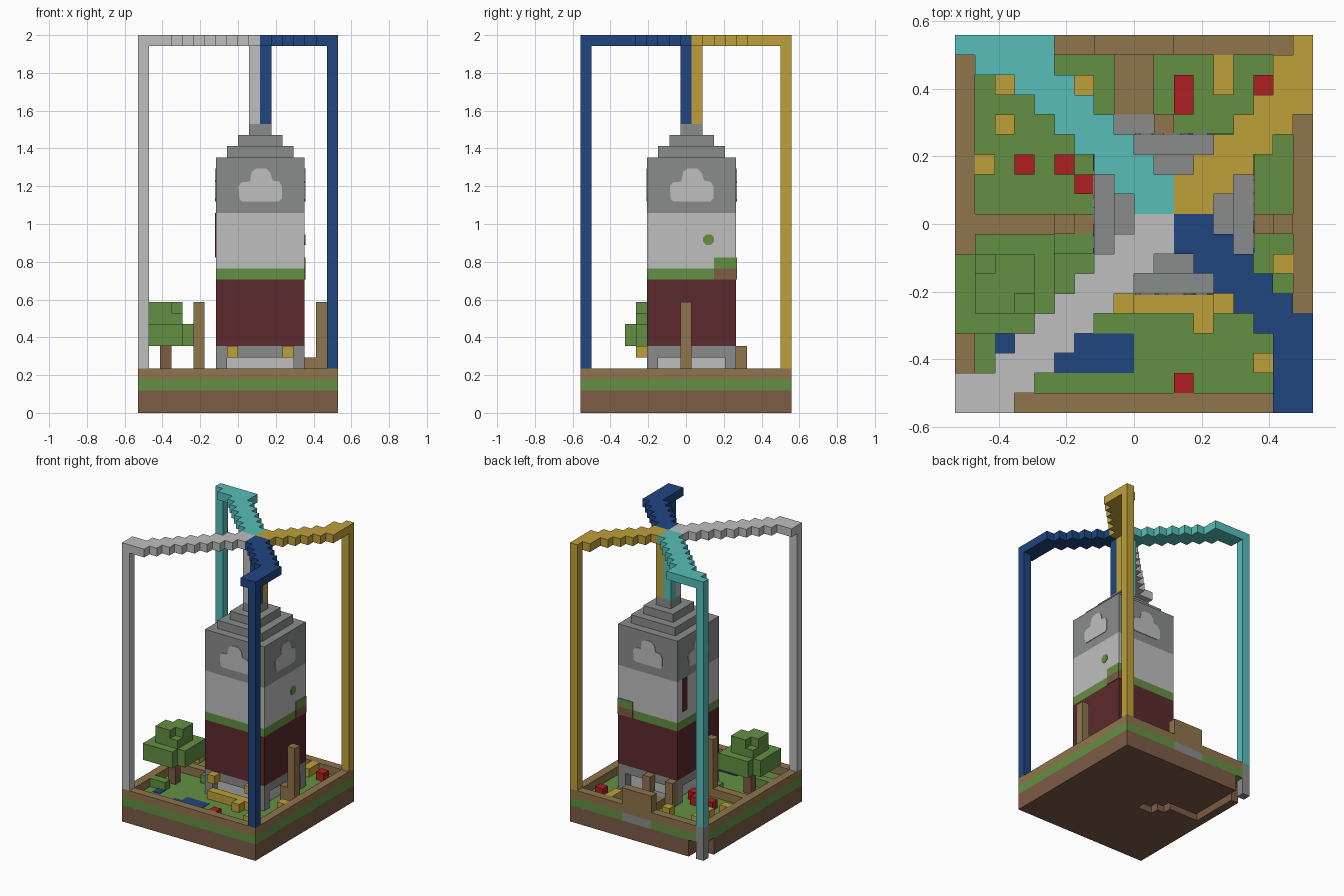
import bpy
import bmesh
from math import cos, sin, pi, radians
from mathutils import Matrix, Vector

cube = bpy.data.objects.get("Cube")
if cube:
    bpy.data.objects.remove(cube, do_unlink=True)

U = 2 / 34                      # block size
ORIGIN = Vector((-9 * U, -9.5 * U, 0))
TOWER = ORIGIN + Vector((11, 10, 0)) * U


def material(name, hex_code):
    def linear(h):
        v = int(h, 16) / 255
        return v / 12.92 if v <= 0.04045 else ((v + 0.055) / 1.055) ** 2.4
    rgba = [linear(hex_code[n:n + 2]) for n in (0, 2, 4)] + [1]
    m = bpy.data.materials.new(name)
    m.use_nodes = True
    m.diffuse_color = rgba
    m.node_tree.nodes["Principled BSDF"].inputs["Base Color"].default_value = rgba
    return m


soil = material("soil brown", "7D5C46")
wood = material("wood brown", "8F754C")
grass = material("grass green", "639042")
silver = material("silver", "BFBFBF")
grey = material("stone grey", "8A8C8B")
navy = material("navy blue", "204580")
gold = material("gold", "BEA03A")
teal = material("teal", "57BEB8")
red = material("flower red", "AF2023")
maroon = material("maroon", "5C2A2D")


def finish(name, bm, mat):
    mesh = bpy.data.meshes.new(name)
    bm.to_mesh(mesh)
    bm.free()
    mesh.materials.append(mat)
    obj = bpy.data.objects.new(name, mesh)
    bpy.context.collection.objects.link(obj)
    return obj


def cells(boxes):
    """Blocks filled by boxes given as (i, j, k, width, depth, height)."""
    return {(i + a, j + b, k + c) for i, j, k, w, d, h in boxes
            for a in range(w) for b in range(d) for c in range(h)}


def blocks(name, mat, boxes, cut=()):
    """One mesh skin around a set of blocks."""
    filled = cells(boxes) - cells(cut)
    bm = bmesh.new()
    for cell in filled:
        for axis in range(3):
            for side in (0, 1):
                near = list(cell)
                near[axis] += 2 * side - 1
                if tuple(near) in filled:
                    continue
                ring = [(0, 0), (1, 0), (1, 1), (0, 1)]
                verts = []
                for p, q in (ring if side else ring[::-1]):
                    corner = Vector(cell)
                    corner[axis] += side
                    corner[(axis + 1) % 3] += p
                    corner[(axis + 2) % 3] += q
                    verts.append(bm.verts.new(ORIGIN + corner * U))
                bm.faces.new(verts)
    bmesh.ops.remove_doubles(bm, verts=bm.verts, dist=U / 100)
    bmesh.ops.dissolve_limit(bm, angle_limit=radians(1), verts=bm.verts, edges=bm.edges)
    return finish(name, bm, mat)


def plate(name, mat, outline, turn, depth=0.004):
    """Thin plate on a tower wall; turn counts quarter turns from the front."""
    bm = bmesh.new()
    face = bm.faces.new([bm.verts.new((u, -4 * U, z)) for u, z in outline])
    moved = bmesh.ops.extrude_face_region(bm, geom=[face])["geom"]
    bmesh.ops.translate(bm, vec=(0, -depth, 0),
                        verts=[v for v in moved if isinstance(v, bmesh.types.BMVert)])
    bmesh.ops.recalc_face_normals(bm, faces=bm.faces)
    bm.transform(Matrix.Translation(TOWER) @ Matrix.Rotation(turn * pi / 2, 4, "Z"))
    return finish(name, bm, mat)


def rect(u, k, w, h):
    return [(u * U, k * U), ((u + w) * U, k * U), ((u + w) * U, (k + h) * U), (u * U, (k + h) * U)]


def diagonal(rows, rising, low, high):
    """Stepped beam three blocks wide along the top."""
    boxes = []
    for j in rows:
        start = j if rising else 19 - j
        a, b = max(start, low), min(start + 2, high)
        boxes.append((a, j, 33, b - a + 1, 1, 1))
    return boxes


# Ground slab with a corner notch and a channel underneath
channel = [(0, 17, 0, 2, 2, 2), (1, 11, 0, 1, 6, 1), (1, 11, 0, 5, 1, 1),
           (5, 10, 0, 2, 1, 1), (6, 9, 0, 2, 1, 1)]
pillar = (0, 18, 0, 1, 1, 4)
back_stone = (7, 18, 2, 4, 1, 1)
blocks("soil_base", soil, [(0, 0, 0, 18, 19, 2)], channel)
blocks("grass_layer", grass, [(0, 0, 2, 18, 19, 1)], [pillar, back_stone])
blocks("corner_pillar", grey, [pillar])
blocks("back_stone", grey, [back_stone])

# Rim, inner walls, posts and rear gate
blocks("rim", wood, [(0, 0, 3, 18, 19, 1)], [(1, 1, 3, 16, 17, 1), pillar])
blocks("side_walls", wood, [(1, 9, 3, 6, 1, 1), (15, 9, 3, 2, 1, 1), (15, 9, 4, 1, 1, 1)])
for side, i in (("left", 16), ("right", 5)):
    blocks(side + "_post", wood, [(i, 9, 4, 1, 1, 6)])
blocks("rear_gate", wood, [(7, 18, 4, 4, 1, 2)])
blocks("rear_path", wood, [(8, 15, 3, 2, 3, 1)])
blocks("doorstep", grey, [(8, 14, 3, 2, 1, 1)])
blocks("door_posts", wood, [(i, 14, 3, 1, 1, 3) for i in (7, 10)])

# Tower
corners = [(i, j, 3, 1, 1, 2) for i in (7, 14) for j in (6, 13)]
blocks("tower_foot", grey, corners + [(7, 6, 5, 8, 8, 1)])
blocks("tower_foot_core", silver, [(8, 7, 3, 6, 6, 2)])
for name, mat, k, h in (("lower_wall", maroon, 6, 6), ("grass_band", grass, 12, 1),
                        ("middle_wall", silver, 13, 5), ("upper_wall", grey, 18, 5)):
    blocks("tower_" + name, mat, [(7, 6, k, 8, 8, h)])
blocks("tower_roof", grey, [(7 + n, 6 + n, 22 + n, 8 - 2 * n, 8 - 2 * n, 1) for n in (1, 2, 3)])
blocks("tower_lamps", gold, [(i, 5, 5, 1, 1, 1) for i in (8, 13)])

# Painted wall details
cloud = [(-.11, 1.13), (-.095, 1.12), (.1, 1.12), (.115, 1.135), (.115, 1.2), (.1, 1.225),
         (.065, 1.23), (.055, 1.27), (.03, 1.295), (-.02, 1.295), (-.045, 1.275),
         (-.055, 1.225), (-.1, 1.22), (-.115, 1.2)]
for turn in range(4):
    plate("cloud", silver, cloud, turn)
for turn, u in ((1, 2), (2, -4)):
    plate("grass_step", grass, rect(u, 13, 2, 1), turn)
    plate("soil_step", soil, rect(u, 12, 2, 1), turn)
plate("green_dot", grass, [(.09 + .031 * cos((n + .5) * pi / 4), .917 + .031 * sin((n + .5) * pi / 4))
                           for n in range(8)], 1)
plate("maroon_streak", maroon, rect(-3, 14, .8, 4), 3)

# Four coloured pipes: corner post, stepped beam and centre column
pipes = (("silver", silver, 0, 0, 10, 9, diagonal(range(2, 10), True, 0, 10)
          + [(0, 0, 33, 3, 1, 1), (0, 1, 33, 4, 1, 1)]),
         ("navy", navy, 17, 0, 11, 9, diagonal(range(3, 10), False, 11, 17) + [(16, 0, 33, 2, 3, 1)]),
         ("gold", gold, 17, 18, 11, 10, diagonal(range(10, 18), True, 11, 17)
          + [(16, 17, 33, 1, 1, 1), (17, 18, 33, 1, 1, 1)]),
         ("teal", teal, 0, 18, 10, 10, diagonal(range(10, 17), False, 0, 10)
          + [(0, 18, 33, 5, 1, 1), (1, 17, 33, 4, 1, 1)]))
for name, mat, pi_, pj, ci, cj, beam in pipes:
    blocks(name + "_pipe", mat, beam + [(pi_, pj, 4, 1, 1, 30), (ci, cj, 26, 1, 1, 8)])

# Tree and bushes
blocks("tree_trunk", soil, [(2, 6, 3, 1, 1, 3)])
blocks("tree_crown", grass, [(0, 4, 6, 5, 4, 2), (1, 8, 6, 4, 1, 2), (1, 5, 8, 3, 3, 1),
                             (2, 6, 9, 2, 2, 1), (1, 5, 9, 2, 2, 1)], [(4, 4, 6, 1, 1, 2)])
blocks("bushes", grass, [(5, 8, 3, 2, 1, 1), (1, 4, 3, 2, 1, 1)])

# Garden blocks and ponds
yellow = ((2, 16), (6, 16), (2, 14), (1, 12), (13, 16), (13, 17), (16, 7), (15, 2), (12, 4))
blocks("yellow_flowers", gold, [(i, j, 3, 1, 1, 1) for i, j in yellow])
blocks("front_border", gold, [(8, 5, 3, 6, 1, 1)])
poppies = ((3, 12), (5, 12), (6, 11), (11, 15), (11, 16), (15, 16), (11, 1))
blocks("red_flowers", red, [(i, j, 3, 1, 1, 1) for i, j in poppies])
ponds = blocks("ponds", navy, [(2, 3, 3, 1, 1, 1), (5, 2, 3, 4, 1, 1), (6, 3, 3, 3, 1, 1)])
for v in ponds.data.vertices:
    v.co.z = 3 * U + (0.004 if v.co.z > 3.5 * U else 0)
